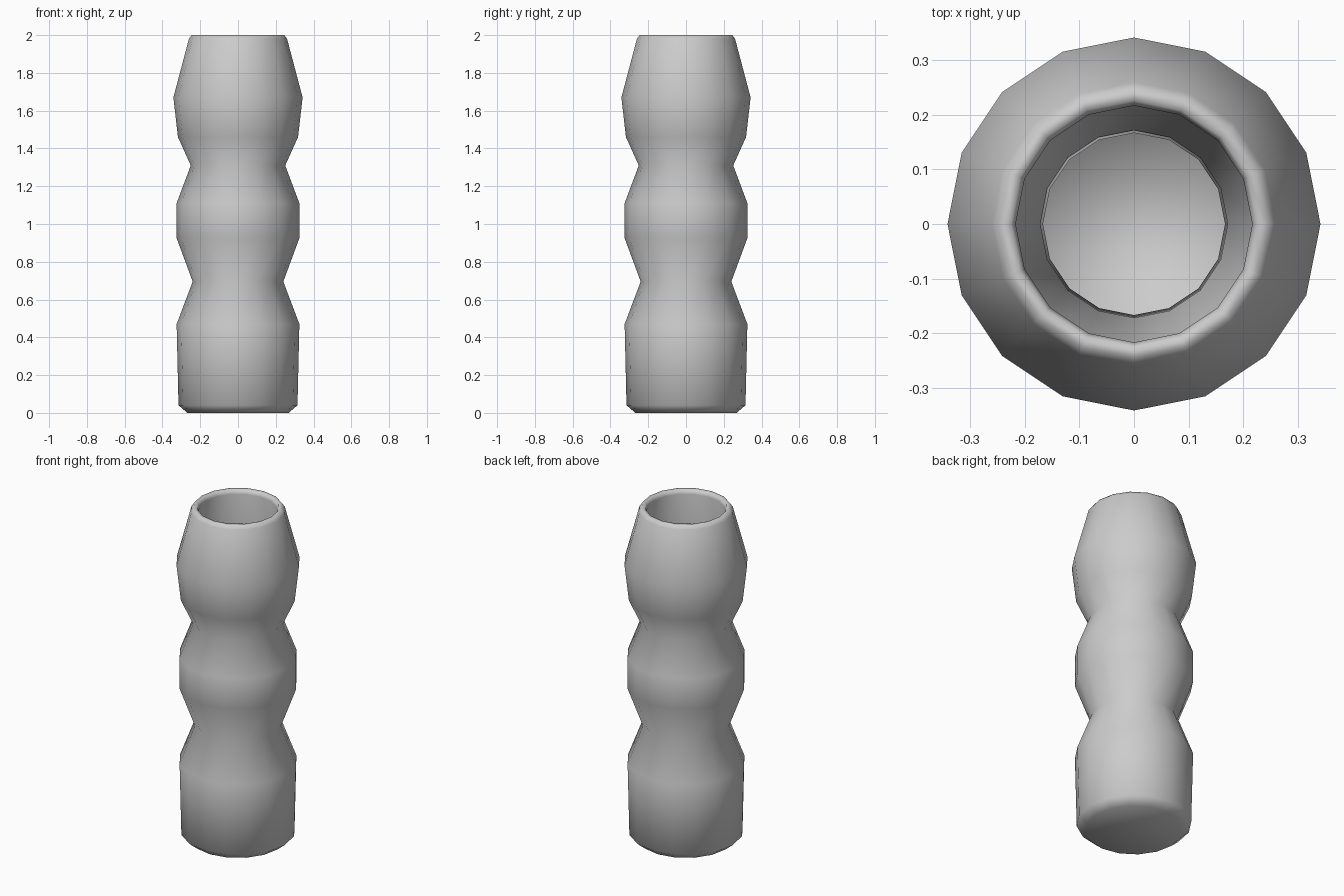
import bpy, bmesh, math

if "Cube" in bpy.data.objects:
    bpy.data.objects.remove(bpy.data.objects["Cube"])

SIDES = 16

# Outer wall, over the rim, then down the inner wall to the floor (radius, height)
outer = [(0.268, 0.0), (0.315, 0.04), (0.325, 0.47), (0.24, 0.695),
         (0.325, 0.925), (0.325, 1.11), (0.25, 1.31), (0.318, 1.46),
         (0.342, 1.67), (0.26, 1.98), (0.245, 2.0)]
inner = [(0.226, 2.0), (0.217, 1.975), (0.27, 1.66), (0.25, 1.49),
         (0.172, 1.31), (0.252, 1.1), (0.252, 0.94), (0.167, 0.695),
         (0.253, 0.46), (0.25, 0.09)]

# Revolve the profile
bm = bmesh.new()
rings = []
for r, z in outer + inner:
    ring = []
    for i in range(SIDES):
        a = 2 * math.pi * i / SIDES
        ring.append(bm.verts.new((r * math.cos(a), r * math.sin(a), z)))
    rings.append(ring)
for low, high in zip(rings, rings[1:]):
    for i in range(SIDES):
        j = (i + 1) % SIDES
        bm.faces.new((low[i], low[j], high[j], high[i]))

# Underside and inside floor
bm.faces.new(rings[0][::-1])
bm.faces.new(rings[-1])
bmesh.ops.recalc_face_normals(bm, faces=bm.faces)
for f in bm.faces:
    f.smooth = True

mesh = bpy.data.meshes.new("ribbed_vase")
bm.to_mesh(mesh)
bm.free()
vase = bpy.data.objects.new("ribbed_vase", mesh)
bpy.context.collection.objects.link(vase)
